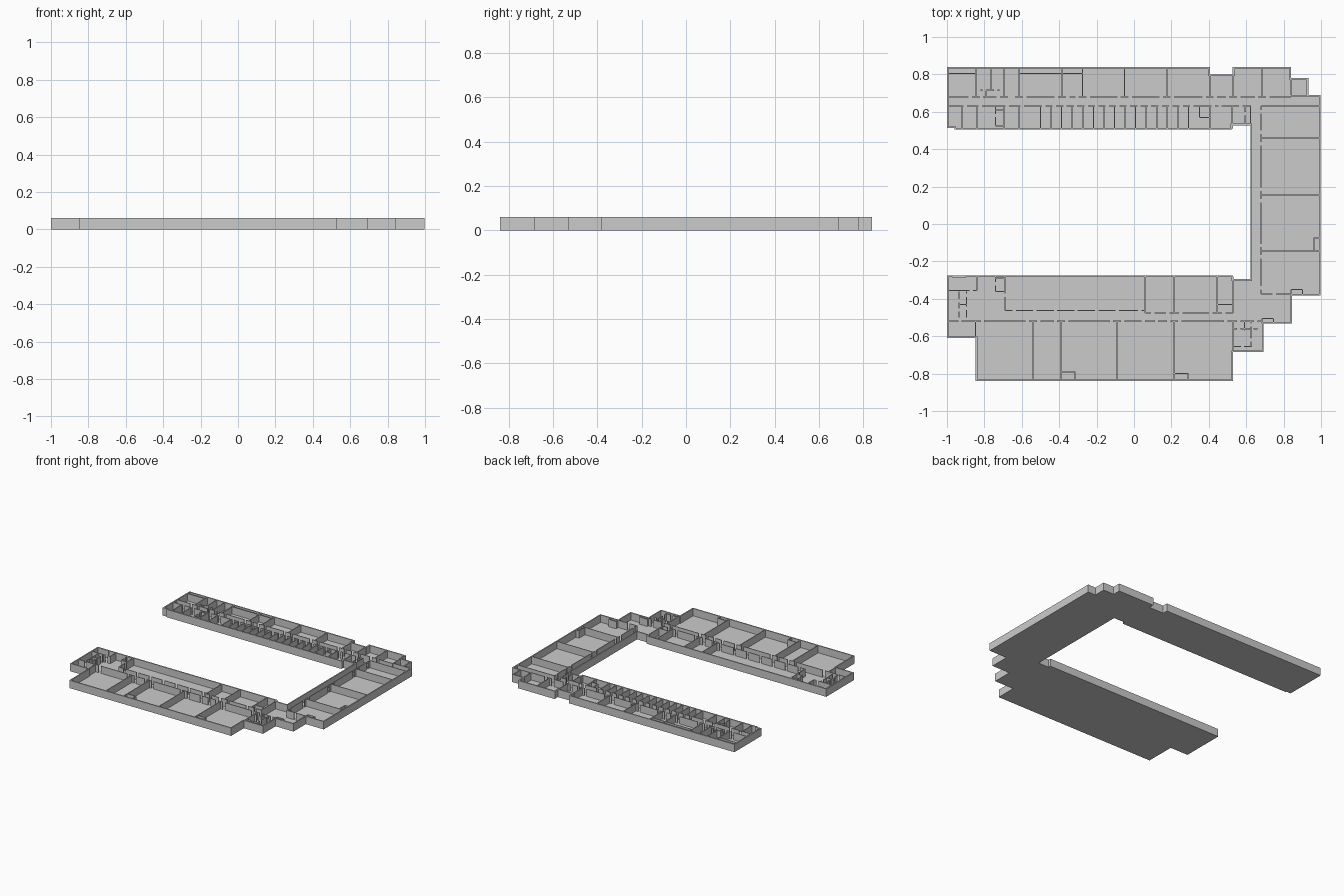
import bpy, bmesh

H, FLOOR, OUT, INN, DOOR = 0.06, 0.004, 0.009, 0.006, 0.018


def finish(name, bm):
    bmesh.ops.recalc_face_normals(bm, faces=bm.faces)
    me = bpy.data.meshes.new(name)
    bm.to_mesh(me)
    bm.free()
    ob = bpy.data.objects.new(name, me)
    bpy.context.collection.objects.link(ob)
    return ob


def box(bm, x0, x1, y0, y1):
    v = [[bm.verts.new((x, y, z)) for x, y in
          ((x0, y0), (x1, y0), (x1, y1), (x0, y1))] for z in (FLOOR, H)]
    bm.faces.new(v[0])
    bm.faces.new(v[1])
    for i in range(4):
        j = (i + 1) % 4
        bm.faces.new((v[0][i], v[0][j], v[1][j], v[1][i]))


def run(bm, axis, pos, a, b, doors=()):
    """Wall along an axis, broken by full-height doorways."""
    cuts = [a]
    for d in sorted(doors):
        if a < d - DOOR / 2 and d + DOOR / 2 < b and d - DOOR / 2 > cuts[-1]:
            cuts += [d - DOOR / 2, d + DOOR / 2]
    cuts.append(b)
    t = INN / 2
    for s, e in zip(cuts[::2], cuts[1::2]):
        if axis == 'x':
            box(bm, s, e, pos - t, pos + t)
        else:
            box(bm, pos - t, pos + t, s, e)


def walls(name, along_x, along_y):
    bm = bmesh.new()
    for w in along_x:
        run(bm, 'x', *w)
    for w in along_y:
        run(bm, 'y', *w)
    return finish(name, bm)


# Floor slab and outer wall in one shell (clockwise outline from north-west)
outline = [(-1, .84), (.405, .84), (.405, .80), (.53, .80), (.53, .84), (.84, .84),
           (.84, .78), (.932, .78), (.932, .69), (.997, .69), (.997, -.383),
           (.845, -.383), (.845, -.533), (.693, -.533), (.693, -.685), (.53, -.685),
           (.53, -.84), (-.847, -.84), (-.847, -.61), (-1, -.61), (-1, -.275),
           (.53, -.275), (.53, -.295), (.623, -.295), (.623, .527), (.525, .527),
           (.525, .505), (-.96, .505), (-.96, .513), (-1, .513)]
n = len(outline)


def inward(p, q):
    dx, dy = q[0] - p[0], q[1] - p[1]
    l = abs(dx) + abs(dy)
    return dy / l, -dx / l


inner = []
for i, p in enumerate(outline):
    a, b = inward(outline[i - 1], p), inward(p, outline[(i + 1) % n])
    inner.append((p[0] + OUT * (a[0] + b[0]), p[1] + OUT * (a[1] + b[1])))
bm = bmesh.new()
rings = [[bm.verts.new((x, y, z)) for x, y in pts] for pts, z in
         ((outline, 0), (outline, H), (inner, H), (inner, FLOOR))]
for r, s in zip(rings, rings[1:]):
    for i in range(n):
        j = (i + 1) % n
        bm.faces.new((r[i], r[j], s[j], s[i]))
caps = [bm.faces.new(rings[0]), bm.faces.new(rings[3])]
bmesh.ops.triangulate(bm, faces=caps)
finish("floor_and_outer_walls", bm)

# North wing: corridor, large rooms behind, small offices in front
big = [-.845, -.695, -.615, -.385, -.275, -.05, .175, .405, .53, .685]
cells = [-.50 + .0565 * i for i in range(15)]
small = [-.92, -.84, -.695, -.615] + cells + [.405]
big_doors = [x + s for x in big for s in (-.03, .03)]
cell_doors = [x + .018 for x in small] + [.46, .57]
walls("north_wing_walls",
      [(.68, -1, .84, big_doors), (.63, -1, .625, cell_doors),
       (.805, -1, -.845), (.805, -.615, -.275), (.715, -.82, -.72, [-.80, -.74]),
       (.61, -.74, -.695), (.525, -.74, -.695), (.57, .35, .405)],
      [(x, .68, .84 if x != .405 else .80) for x in big]
      + [(x, .505, .63) for x in small]
      + [(-.765, .72, .84), (-.79, .68, .715), (-.74, .525, .63, [.58]),
         (.35, .57, .63), (.525, .51, .63), (.595, .53, .63, [.59]),
         (.623, .527, .63), (.84, .69, .78)])

# East wing: corridor wall and classrooms
rows = [.46, .155, -.145]
walls("east_wing_walls",
      [(y, .68, .99) for y in rows]
      + [(.63, .68, .99), (.685, .84, .94), (-.375, .68, .845, [.75]),
         (-.35, .84, .90), (-.075, .96, .99), (-.505, .685, .745)],
      [(.68, -.375, .63, [y + s for y in rows for s in (-.03, .03)] + [.6, -.34]),
       (.90, -.38, -.35), (.84, -.38, -.35), (.963, -.145, -.075),
       (.745, -.53, -.505)])

# South wing: corridor, halls in front, rooms behind
halls = [-.54, -.39, -.09, .215]
walls("south_wing_walls",
      [(-.52, -1, .685, [x + s for x in halls for s in (-.03, .03)]
        + [-.93, -.81, .05, .12, .49, .56, .65]),
       (-.463, -.69, .06, [-.64, -.53, -.42, -.31, -.2, -.09, .03]),
       (-.475, .06, .53, [.1, .18, .25, .41, .48]),
       (-.43, .445, .53), (-.355, -1, -.84, [-.87]), (-.285, -.97, -.90),
       (-.43, -.94, -.895), (-.36, -.74, -.69), (-.29, -.74, -.69),
       (-.79, -.39, -.315), (-.80, .215, .29)],
      [(x, -.835, -.52) for x in halls]
      + [(x, -.475, -.28) for x in (.06, .215, .445, .53)]
      + [(-.69, -.463, -.28, [-.38]), (-.74, -.36, -.28, [-.32]),
         (-.84, -.355, -.28), (-.935, -.50, -.36, [-.41, -.46]),
         (-.895, -.50, -.36, [-.38, -.45]), (-.847, -.61, -.52),
         (-.315, -.835, -.79), (.29, -.835, -.80)])

# South-east corner block: stair and washrooms
walls("corner_block_walls",
      [(-.56, .53, .66, [.56, .63]), (-.655, .53, .63, [.58])],
      [(.53, -.685, -.52), (.59, -.57, -.52), (.625, -.655, -.52, [-.62, -.54]),
       (.685, -.533, -.505)])
